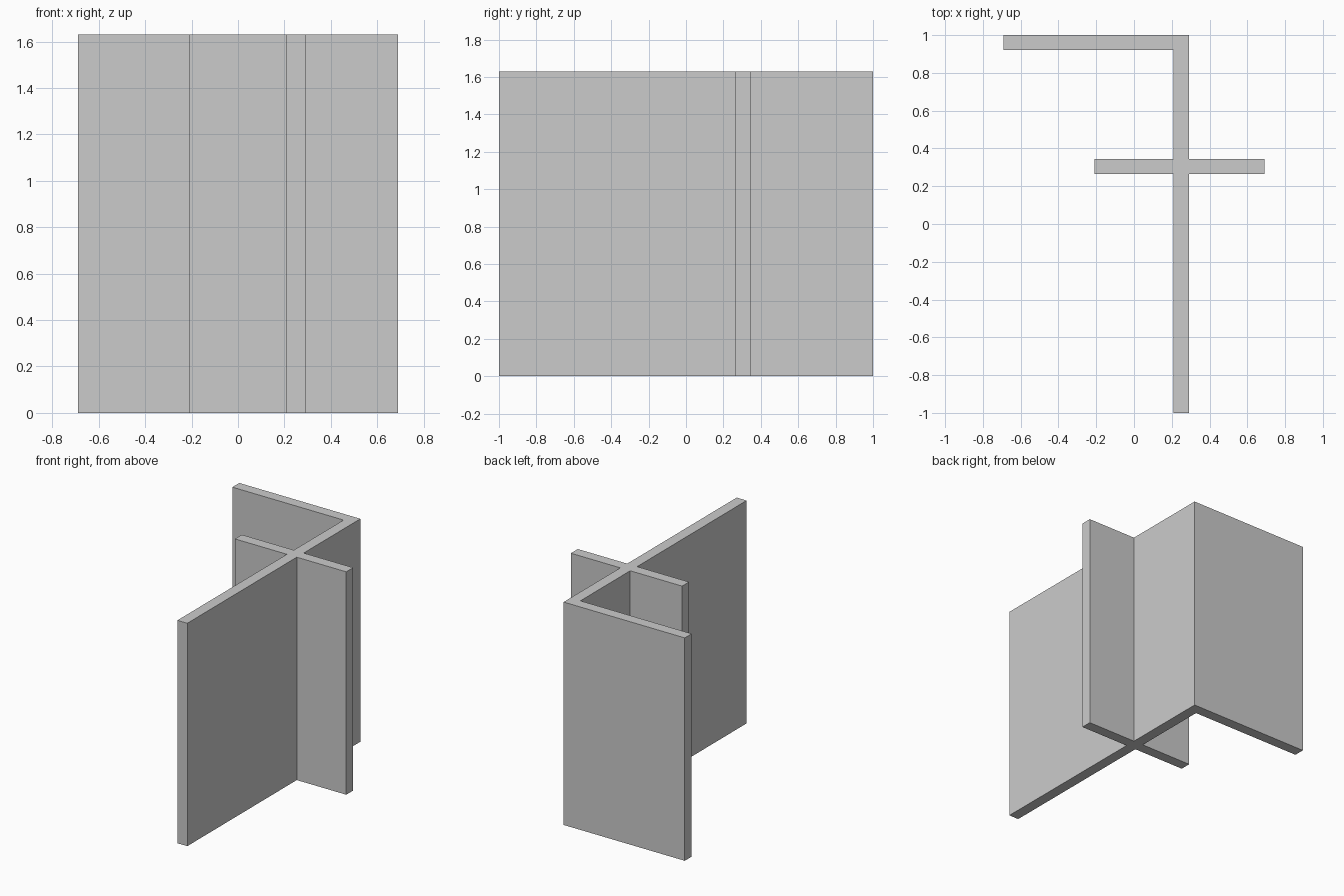
import bpy, bmesh

if "Cube" in bpy.data.objects:
    bpy.data.objects.remove(bpy.data.objects["Cube"])

HEIGHT = 1.63
X0, X1 = 0.21, 0.29     # long wall faces
Y0, Y1 = 0.265, 0.345   # cross wall faces

# Wall outline seen from above, counter-clockwise
outline = [
    (X0, -1), (X1, -1),
    (X1, Y0), (0.69, Y0), (0.69, Y1), (X1, Y1),      # right arm of cross wall
    (X1, 1), (-0.69, 1), (-0.69, 0.92), (X0, 0.92),  # back wall
    (X0, Y1), (-0.21, Y1), (-0.21, Y0), (X0, Y0),    # left arm of cross wall
]

# Extrude the outline up into solid walls
bm = bmesh.new()
base = bm.faces.new([bm.verts.new((x, y, 0)) for x, y in outline])
result = bmesh.ops.extrude_face_region(bm, geom=[base], use_keep_orig=True)
top = [v for v in result["geom"] if isinstance(v, bmesh.types.BMVert)]
bmesh.ops.translate(bm, verts=top, vec=(0, 0, HEIGHT))
bmesh.ops.recalc_face_normals(bm, faces=bm.faces)

mesh = bpy.data.meshes.new("crossed_walls")
bm.to_mesh(mesh)
bm.free()
walls = bpy.data.objects.new("crossed_walls", mesh)
bpy.context.collection.objects.link(walls)
